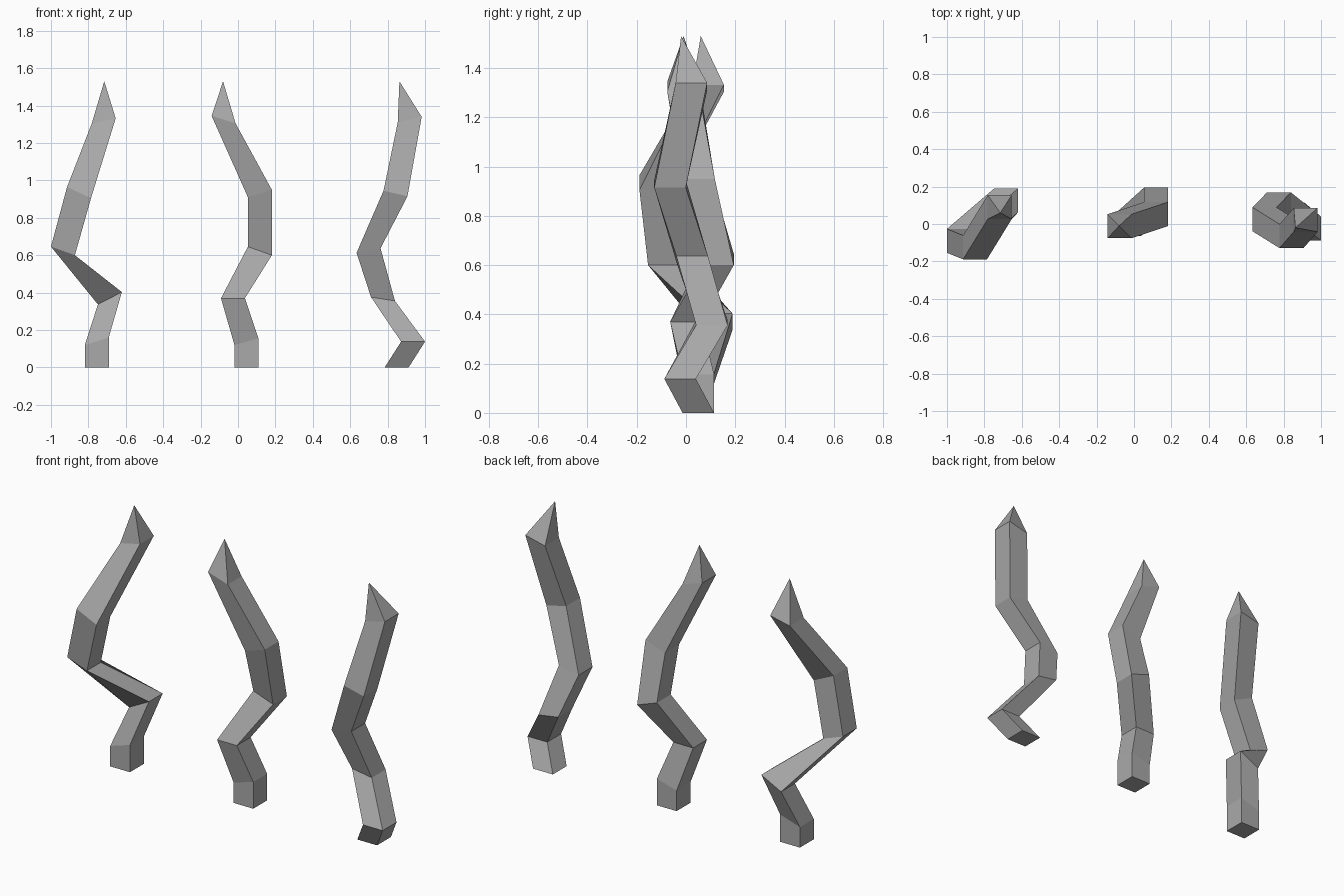
import bpy
import bmesh
from mathutils import Vector

cube = bpy.data.objects.get("Cube")
if cube:
    bpy.data.objects.remove(cube, do_unlink=True)

# One plain grey for every stalk
grey = bpy.data.materials.new("stone_grey")
grey.use_nodes = True
colour = (0.4, 0.4, 0.4, 1)
grey.diffuse_color = colour
grey.node_tree.nodes["Principled BSDF"].inputs["Base Color"].default_value = colour

HALF = 0.064  # half the thickness of a stalk
CORNERS = ((-1, -1), (1, -1), (1, 1), (-1, 1))


def stalk(name, rings, tip):
    """Square tube through rings (x, y, z, tilt of z along x), closed to a point."""
    bm = bmesh.new()
    loops = []
    for x, y, z, tilt in rings:
        loops.append([bm.verts.new((x + sx * HALF, y + sy * HALF, z + sx * tilt))
                      for sx, sy in CORNERS])
    bm.faces.new(loops[0][::-1])
    for low, high in zip(loops, loops[1:]):
        for i in range(4):
            j = (i + 1) % 4
            bm.faces.new((low[i], low[j], high[j], high[i]))
    apex = bm.verts.new(Vector(tip))
    for i in range(4):
        bm.faces.new((loops[-1][i], loops[-1][(i + 1) % 4], apex))
    bmesh.ops.recalc_face_normals(bm, faces=bm.faces)
    mesh = bpy.data.meshes.new(name)
    bm.to_mesh(mesh)
    bm.free()
    mesh.materials.append(grey)
    obj = bpy.data.objects.new(name, mesh)
    bpy.context.collection.objects.link(obj)
    return obj


# Right stalk, with the sharpest bend
stalk("right_stalk", [
    (-0.755, 0.05, 0, 0),
    (-0.755, 0.05, 0.14, 0.02),
    (-0.685, 0.125, 0.37, 0.033),
    (-0.936, -0.09, 0.623, -0.023),
    (-0.85, -0.125, 0.935, -0.03),
    (-0.718, 0.09, 1.318, 0.014),
], (-0.715, 0.06, 1.53))

# Middle stalk
stalk("middle_stalk", [
    (0.045, 0.05, 0, 0),
    (0.045, 0.05, 0.138, 0.018),
    (-0.027, 0, 0.37, 0),
    (0.117, 0.13, 0.623, -0.023),
    (0.117, 0.053, 0.93, 0.02),
    (-0.077, -0.012, 1.325, -0.02),
], (-0.08, -0.01, 1.53))

# Left stalk, leaning outward at the foot
stalk("left_stalk", [
    (0.848, 0.05, 0, 0),
    (0.936, -0.024, 0.138, 0),
    (0.775, 0.105, 0.366, -0.01),
    (0.698, 0.025, 0.625, 0.012),
    (0.842, -0.065, 0.93, -0.015),
    (0.918, 0.022, 1.325, 0.015),
], (0.863, -0.02, 1.53))
